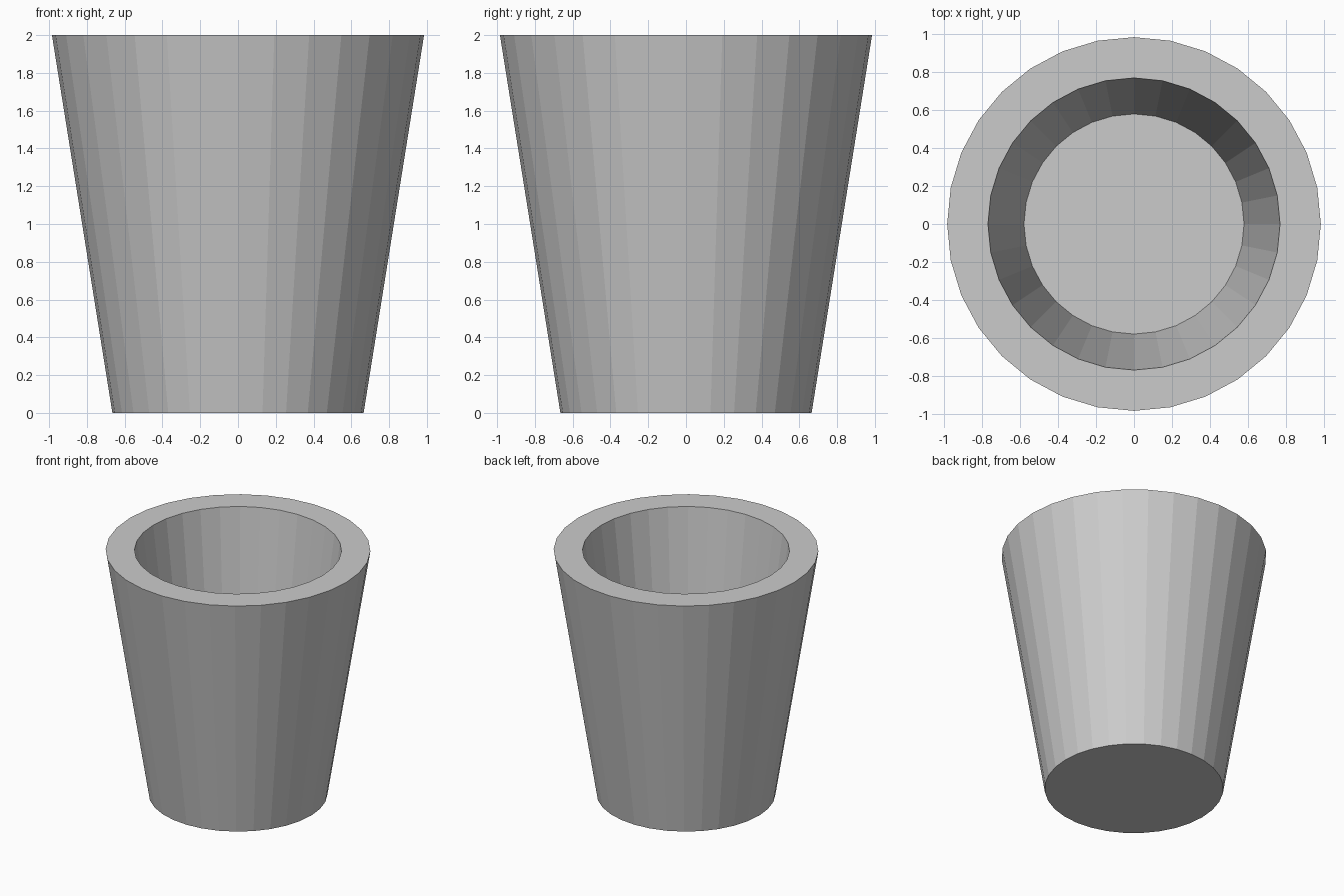
import bpy, bmesh
from math import cos, sin, tau

if "Cube" in bpy.data.objects:
    bpy.data.objects.remove(bpy.data.objects["Cube"])

SIDES = 32


def ring(bm, radius, z):
    return [bm.verts.new((radius * cos(tau * i / SIDES), radius * sin(tau * i / SIDES), z))
            for i in range(SIDES)]


# Tapered cup: profile from outer base, over the rim, down to the inner floor
profile = [(0.665, 0.0), (0.985, 2.0), (0.77, 2.0), (0.58, 0.5)]

bm = bmesh.new()
rings = [ring(bm, r, z) for r, z in profile]
for a, b in zip(rings, rings[1:]):
    for i in range(SIDES):
        j = (i + 1) % SIDES
        bm.faces.new((a[i], a[j], b[j], b[i]))

# Underside and inner floor
bm.faces.new(rings[0][::-1])
bm.faces.new(rings[-1])
bmesh.ops.recalc_face_normals(bm, faces=bm.faces)

mesh = bpy.data.meshes.new("tapered_cup")
bm.to_mesh(mesh)
bm.free()
cup = bpy.data.objects.new("tapered_cup", mesh)
bpy.context.collection.objects.link(cup)
